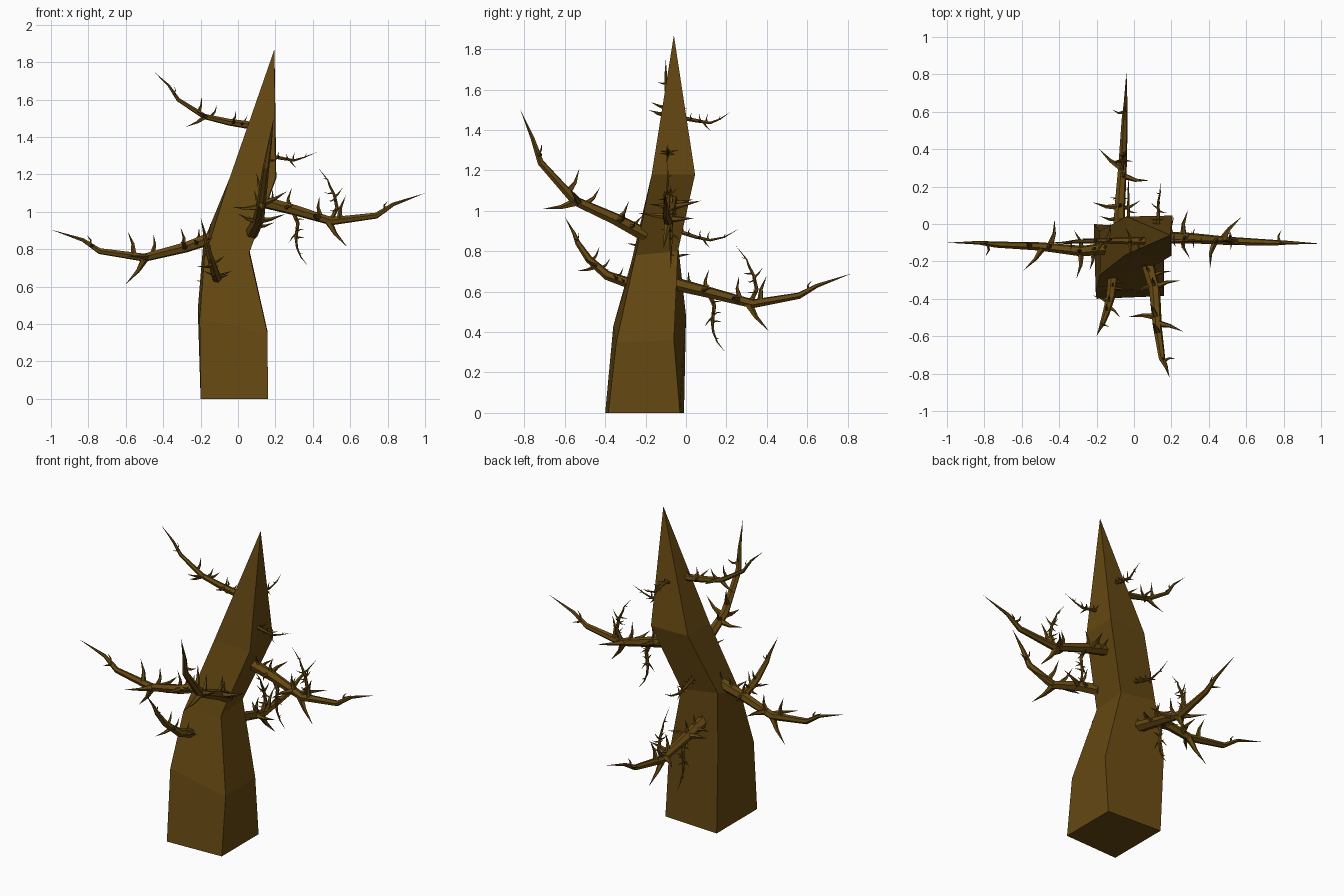
import bpy, bmesh, math
from mathutils import Vector as V

if "Cube" in bpy.data.objects:
    bpy.data.objects.remove(bpy.data.objects["Cube"])

bark = bpy.data.materials.new("bark")
bark.diffuse_color = (0.13, 0.065, 0.006, 1)
bark.use_nodes = True
bark.node_tree.nodes["Principled BSDF"].inputs["Base Color"].default_value = bark.diffuse_color


def finish(name, bm):
    bmesh.ops.recalc_face_normals(bm, faces=bm.faces)
    me = bpy.data.meshes.new(name)
    bm.to_mesh(me)
    bm.free()
    me.materials.append(bark)
    bpy.context.collection.objects.link(bpy.data.objects.new(name, me))


def tube(bm, pts, radii, sides):
    """Faceted tube along pts that closes to a point at the end."""
    pts = [V(p) for p in pts]
    d0 = (pts[1] - pts[0]).normalized()
    n = d0.orthogonal().normalized()
    rings = []
    for i, p in enumerate(pts[:-1]):
        d = (pts[i + 1] - pts[max(i - 1, 0)]).normalized()
        n = d0.rotation_difference(d) @ n
        b, d0 = d.cross(n), d
        rings.append([bm.verts.new(p + radii[i] * (n * math.cos(a) + b * math.sin(a)))
                      for a in (2 * math.pi * k / sides for k in range(sides))])
    tip = bm.verts.new(pts[-1])
    bm.faces.new(rings[0])
    for r, q in zip(rings, rings[1:]):
        for k in range(sides):
            j = (k + 1) % sides
            bm.faces.new((r[k], r[j], q[j], q[k]))
    for k in range(sides):
        bm.faces.new((rings[-1][k], rings[-1][(k + 1) % sides], tip))


def along(pts, t):
    lens = [(b - a).length for a, b in zip(pts, pts[1:])]
    s = t * sum(lens)
    for a, b, l in zip(pts, pts[1:], lens):
        if s <= l:
            return a.lerp(b, s / l)
        s -= l
    return pts[-1]


# thorn pattern: position along branch, then tip offset (outward, sideways, up)
THORNS = [
    (.04, -.02, .02, .09), (.10, .01, -.11, .02), (.11, -.02, .02, .09),
    (.16, .05, .11, .01), (.17, .02, -.15, .03), (.18, .02, 0, .11),
    (.36, -.02, .15, .02), (.37, .0, .02, .12), (.40, .10, -.13, 0),
    (.41, .10, .02, -.15), (.48, .04, .02, .13), (.74, .01, -.07, .01),
    (.75, .02, 0, .05),
]


def branch(name, pts, r, scale, up=(0, 0, 1)):
    bm = bmesh.new()
    pts = [V(p) for p in pts]
    n = len(pts) - 1
    tube(bm, pts, [r * (1 - .9 * (i / n) ** 1.1) for i in range(n)], 6)
    out = (pts[-1] - pts[0]).normalized()
    side = out.cross(V(up)).normalized()
    up = side.cross(out)
    for t, o, s, u in THORNS:
        base = along(pts, t)
        off = (out * o + side * s + up * u) * scale
        mid = base + off * .5 - out * .012 * scale
        w = (.10 * off.length + .004 * scale)
        tube(bm, [base, mid, base + off], [w, w * .5], 5)
    finish(name, bm)


# trunk: tilted four-sided rings (front left, front right, back right, back left)
rings = [
    [(-.2, -.4, 0), (.16, -.385, 0), (.16, -.03, 0), (-.2, -.01, 0)],
    [(-.205, -.36, .43), (.158, -.345, .35), (.158, -.06, .36), (-.215, 0, .48)],
    [(-.18, -.27, .75), (.06, -.25, .78), (.06, -.04, .8), (-.185, -.04, .84)],
    [(-.045, -.165, 1.18), (.2, -.17, 1.18), (.205, .045, 1.18), (-.04, .04, 1.18)],
]
bm = bmesh.new()
vr = [[bm.verts.new(p) for p in ring] for ring in rings]
apex = bm.verts.new((.195, -.06, 1.87))
bm.faces.new(vr[0])
for a, b in zip(vr, vr[1:]):
    for k in range(4):
        j = (k + 1) % 4
        bm.faces.new((a[k], a[j], b[j], b[k]))
for k in range(4):
    bm.faces.new((vr[-1][k], vr[-1][(k + 1) % 4], apex))
finish("trunk", bm)

# main branches
branch("right_branch", [(.11, -.07, 1.06), (.3, -.075, 1.01), (.5, -.09, .95),
                        (.74, -.1, .98), (.83, -.1, 1.04), (1, -.105, 1.1)], .034, 1)
branch("left_branch", [(-.14, -.13, .86), (-.28, -.145, .81), (-.5, -.12, .755),
                       (-.74, -.11, .79), (-.83, -.1, .85), (-1, -.1, .905)], .034, 1)
branch("back_branch", [(-.08, -.06, .64), (.0 - .075, .1, .6), (-.06, .33, .54),
                       (-.05, .56, .58), (-.045, .65, .63), (-.04, .82, .69)], .034, 1)
branch("front_upper_branch", [(.07, -.2, .88), (.11, -.35, .96), (.125, -.55, 1.05),
                              (.15, -.72, 1.24), (.17, -.76, 1.36), (.19, -.82, 1.5)], .036, 1)
branch("front_lower_branch", [(-.11, -.26, .635), (-.125, -.39, .68), (-.15, -.48, .76),
                              (-.17, -.535, .84), (-.18, -.555, .89), (-.2, -.6, .97)], .028, .62)
branch("upper_left_branch", [(.08, -.09, 1.46), (-.05, -.09, 1.48), (-.18, -.09, 1.51),
                             (-.32, -.095, 1.6), (-.37, -.1, 1.675), (-.45, -.1, 1.75)], .022, .65)

# small branches on the trunk
branch("upper_back_twig", [(.13, -.02, 1.46), (.13, .06, 1.445), (.13, .12, 1.435),
                           (.14, .17, 1.455), (.14, .22, 1.49)], .011, .33)
branch("upper_right_twig", [(.17, -.09, 1.3), (.24, -.09, 1.285), (.3, -.09, 1.275),
                            (.35, -.09, 1.29), (.425, -.09, 1.32)], .011, .33)
branch("middle_back_twig", [(-.03, -.04, .9), (-.03, .05, .87), (-.03, .12, .855),
                            (-.03, .19, .87), (-.03, .26, .91)], .011, .33)

# rising and hanging twigs, repeated on the right and back branches
RISE = [(0, 0), (.03, .06), (.015, .13), (-.01, .18), (-.02, .21), (-.075, .28)]
HANG = [(0, 0), (.03, -.07), (.02, -.15), (.025, -.2), (.045, -.25), (.085, -.3)]
for side, out, rise, hang in (
        ("right", V((1, 0, 0)), V((.5, -.09, .96)), V((.29, -.075, 1.01))),
        ("back", V((0, 1, 0)), V((-.06, .32, .55)), V((-.075, .11, .6)))):
    for kind, base, path, up in (("rising", rise, RISE, -out), ("hanging", hang, HANG, out)):
        branch(f"{side}_{kind}_twig",
               [base + out * a + V((0, 0, b)) for a, b in path], .012, .36, up)
